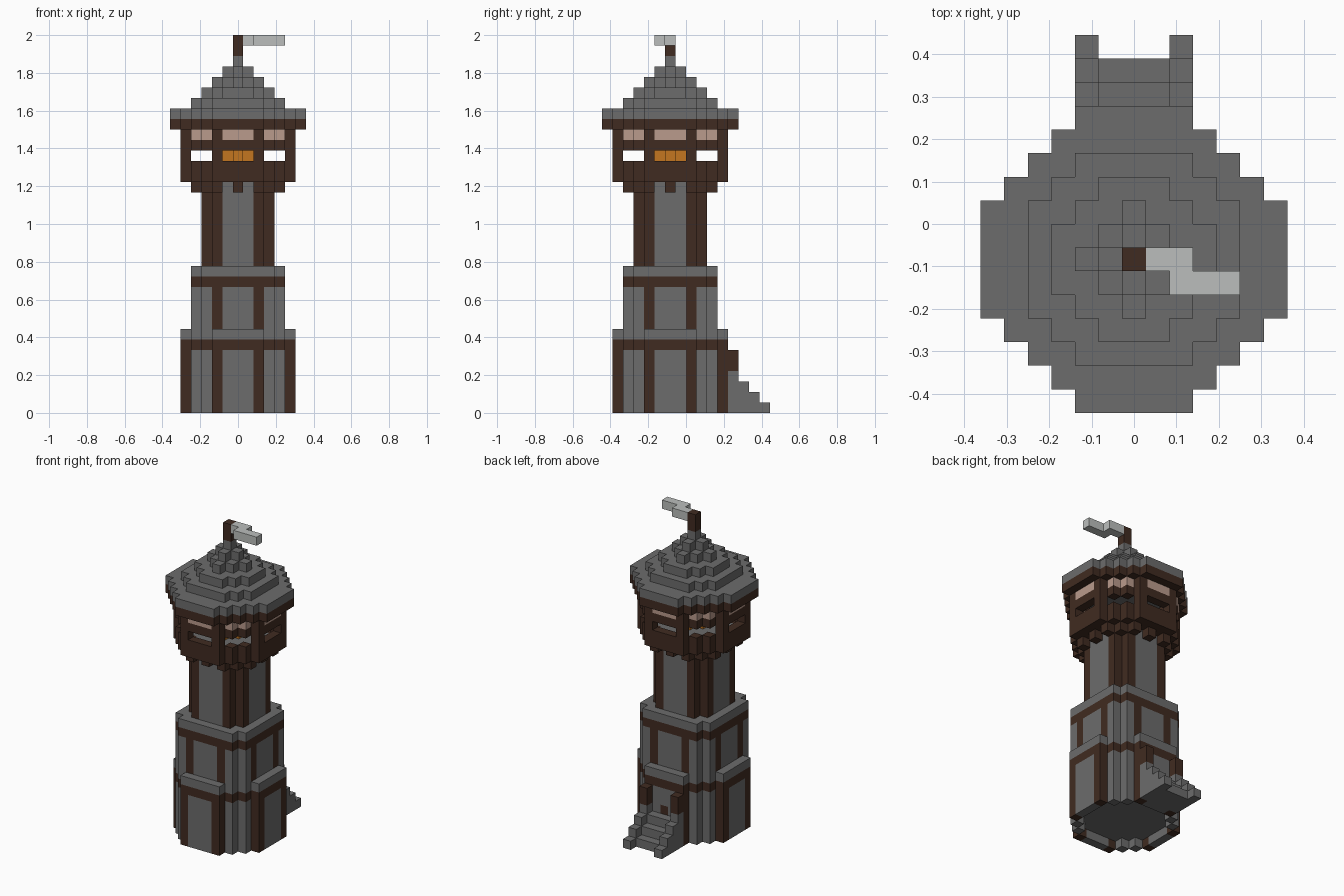
import bpy
import bmesh
from mathutils import Vector

cube = bpy.data.objects.get("Cube")
if cube:
    bpy.data.objects.remove(cube, do_unlink=True)

V = 1 / 18                      # block size
CENTRE_Y = -1.5 * V             # tower axis, set forward to leave room for the steps

COLOURS = {
    "stone_grey": (0.150, 0.150, 0.150),
    "dark_timber": (0.051, 0.024, 0.015),
    "window_peach": (0.491, 0.328, 0.262),
    "fire_orange": (0.552, 0.181, 0.014),
    "flag_light_grey": (0.497, 0.515, 0.503),
}
STONE, TIMBER, PEACH, FIRE, FLAG = range(5)

materials = []
for name, rgb in COLOURS.items():
    mat = bpy.data.materials.new(name)
    mat.use_nodes = True
    mat.diffuse_color = (*rgb, 1)
    bsdf = mat.node_tree.nodes["Principled BSDF"]
    bsdf.inputs["Base Color"].default_value = (*rgb, 1)
    bsdf.inputs["Roughness"].default_value = 0.9
    materials.append(mat)

blocks = {}                     # (i, j, k) -> (part name, colour)


def octagon(reach, total):
    """Plan cells of a stepped octagon."""
    span = range(-reach, reach + 1)
    return {(i, j) for i in span for j in span if abs(i) + abs(j) <= total}


def fill(part, plan, layers, colour):
    """Stack a plan over layers; colour is an index or a rule of (i, j)."""
    for k in layers:
        for i, j in plan:
            c = colour(i, j) if callable(colour) else colour
            blocks[i, j, k] = (part, c)


def post_at(reach):
    """Rule: timber posts flank the middle panel of each flat side."""
    def rule(i, j):
        a, b = sorted((abs(i), abs(j)))
        return TIMBER if (a, b) == (2, reach) else STONE
    return rule


# Base storey, hollow under its floor
base = octagon(5, 7)
wall = base - octagon(4, 6)
fill("base_storey", wall, [0], post_at(5))
fill("base_storey", base, range(1, 6), post_at(5))
fill("base_beam", base, [6], TIMBER)
fill("base_ledge", base, [7], STONE)

# Middle storey
middle = octagon(4, 7)
fill("middle_storey", middle, range(8, 12), post_at(4))
fill("middle_beam", middle, [12], TIMBER)
fill("middle_ledge", middle, [13], STONE)

# Slim shaft with timber corners
shaft = octagon(3, 5)
fill("shaft", shaft, range(14, 22), post_at(3))

# Alternating corbels under the lookout room
corbels = {(i, j) for i, j in octagon(4, 6) - shaft if (i + j) % 2 == 0}
fill("corbels", corbels, [21], TIMBER)

# Lookout room: floor, parapet, open windows, glazed top row
fill("lookout_wall", base, [22], TIMBER)
fill("lookout_floor", shaft, [22], STONE)
fill("lookout_wall", wall, [23, 25], TIMBER)
posts = {c for c in wall if post_at(5)(*c) == TIMBER}
fill("lookout_wall", posts, [24, 26], TIMBER)
fill("lookout_panes", wall - posts, [26], PEACH)
fill("signal_fire", octagon(1, 1), [23, 24], FIRE)

# Roof: timber eaves and stepped stone cone
eaves = octagon(6, 8)
fill("eaves", eaves - octagon(4, 6), [27], TIMBER)
fill("roof", eaves, [28], STONE)
for step, (reach, total) in enumerate([(4, 6), (3, 4), (2, 2), (1, 1), (0, 0)]):
    fill("roof", octagon(reach, total), [29 + step], STONE)

# Flag on its pole
fill("flag_pole", {(0, 0)}, [34, 35], TIMBER)
fill("flag", {(1, 0), (2, 0), (2, -1), (3, -1), (4, -1)}, [35], FLAG)

# Back entrance: steps between stepped rails, gate posts and door latch
for j in range(6, 10):
    height = 10 - j
    fill("step_rails", {(-2, j), (2, j)}, range(height), STONE)
    fill("steps", {(-1, j), (0, j), (1, j)}, range(height - 1), STONE)
fill("gate_posts", {(-2, 6), (2, 6)}, [4, 5], TIMBER)
fill("door_latch", {(0, 5)}, [3], TIMBER)


def face_corners(cell, axis, sign):
    """Four corners of one block side, wound outward."""
    u, v = (axis + 1) % 3, (axis + 2) % 3
    corners = []
    for du, dv in ((-1, -1), (1, -1), (1, 1), (-1, 1)):
        p = Vector(cell)
        p[axis] += sign / 2
        p[u] += du / 2
        p[v] += dv / 2
        corners.append(Vector((p.x * V, p.y * V + CENTRE_Y, (p.z + 0.5) * V)))
    return corners if sign > 0 else corners[::-1]


# Skin every part, keeping only the exposed block sides
for part in dict.fromkeys(p for p, c in blocks.values()):
    bm = bmesh.new()
    for cell, (owner, colour) in blocks.items():
        if owner != part:
            continue
        for axis in range(3):
            for sign in (-1, 1):
                near = list(cell)
                near[axis] += sign
                if tuple(near) in blocks:
                    continue
                face = bm.faces.new([bm.verts.new(p) for p in face_corners(cell, axis, sign)])
                face.material_index = colour
    bmesh.ops.remove_doubles(bm, verts=bm.verts, dist=V / 100)
    used = sorted({f.material_index for f in bm.faces})
    for f in bm.faces:
        f.material_index = used.index(f.material_index)
    mesh = bpy.data.meshes.new(part)
    bm.to_mesh(mesh)
    bm.free()
    for index in used:
        mesh.materials.append(materials[index])
    bpy.context.collection.objects.link(bpy.data.objects.new(part, mesh))
